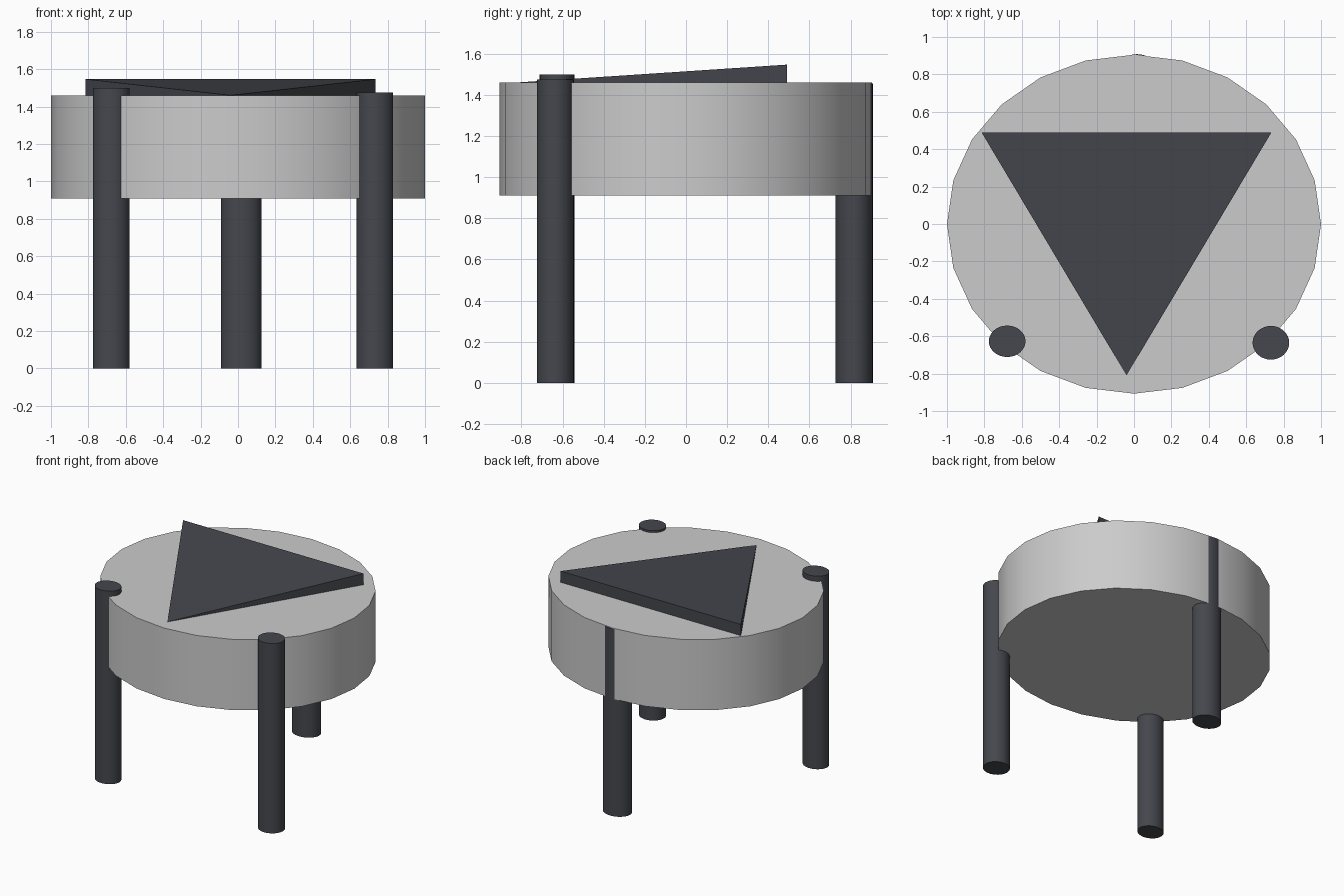
import bpy
import bmesh
import math

if "Cube" in bpy.data.objects:
    bpy.data.objects.remove(bpy.data.objects["Cube"])

dark = bpy.data.materials.new("dark_grey")
dark.diffuse_color = (0.06, 0.063, 0.075, 1)
dark.use_nodes = True
dark.node_tree.nodes["Principled BSDF"].inputs["Base Color"].default_value = dark.diffuse_color


def cylinder(name, x, y, rx, ry, z0, z1, sides, mat=None):
    """Upright elliptical cylinder between two heights, with sharp rims."""
    bpy.ops.mesh.primitive_cylinder_add(vertices=sides, radius=1, depth=1,
                                        location=(x, y, (z0 + z1) / 2))
    ob = bpy.context.object
    ob.name = name
    ob.scale = (rx, ry, z1 - z0)
    bpy.ops.object.transform_apply(location=False, rotation=False, scale=True)
    bpy.ops.object.shade_smooth_by_angle(angle=math.radians(30))
    if mat:
        ob.data.materials.append(mat)
    return ob


# Drum-shaped body
cylinder("drum_body", 0, -0.001, 1.0, 0.906, 0.91, 1.46, 24)

# Three legs; the front pair stand proud of the top, the back one shows as a sliver
for name, x, y, rx, ry, top in (
        ("front_left_leg", -0.678, -0.627, 0.098, 0.084, 1.50),
        ("front_right_leg", 0.732, -0.635, 0.098, 0.09, 1.475),
        ("back_leg", 0.017, 0.817, 0.109, 0.091, 1.455)):
    cylinder(name, x, y, rx, ry, 0, top, 32, dark)

# Triangular wedge on top, rising towards the back
base_z, back_z = 1.455, 1.547
bm = bmesh.new()
tip = bm.verts.new((-0.04, -0.81, base_z + 0.006))
tip_low = bm.verts.new((-0.04, -0.81, base_z))
left, right = [[bm.verts.new((x, 0.49, z)) for z in (base_z, back_z)]
               for x in (-0.815, 0.735)]
bm.faces.new((tip, right[1], left[1]))
bm.faces.new((tip_low, left[0], right[0]))
bm.faces.new((left[0], left[1], right[1], right[0]))
bm.faces.new((tip_low, tip, left[1], left[0]))
bm.faces.new((tip_low, right[0], right[1], tip))
bmesh.ops.recalc_face_normals(bm, faces=bm.faces)
mesh = bpy.data.meshes.new("top_wedge")
bm.to_mesh(mesh)
bm.free()
mesh.materials.append(dark)
bpy.context.collection.objects.link(bpy.data.objects.new("top_wedge", mesh))
